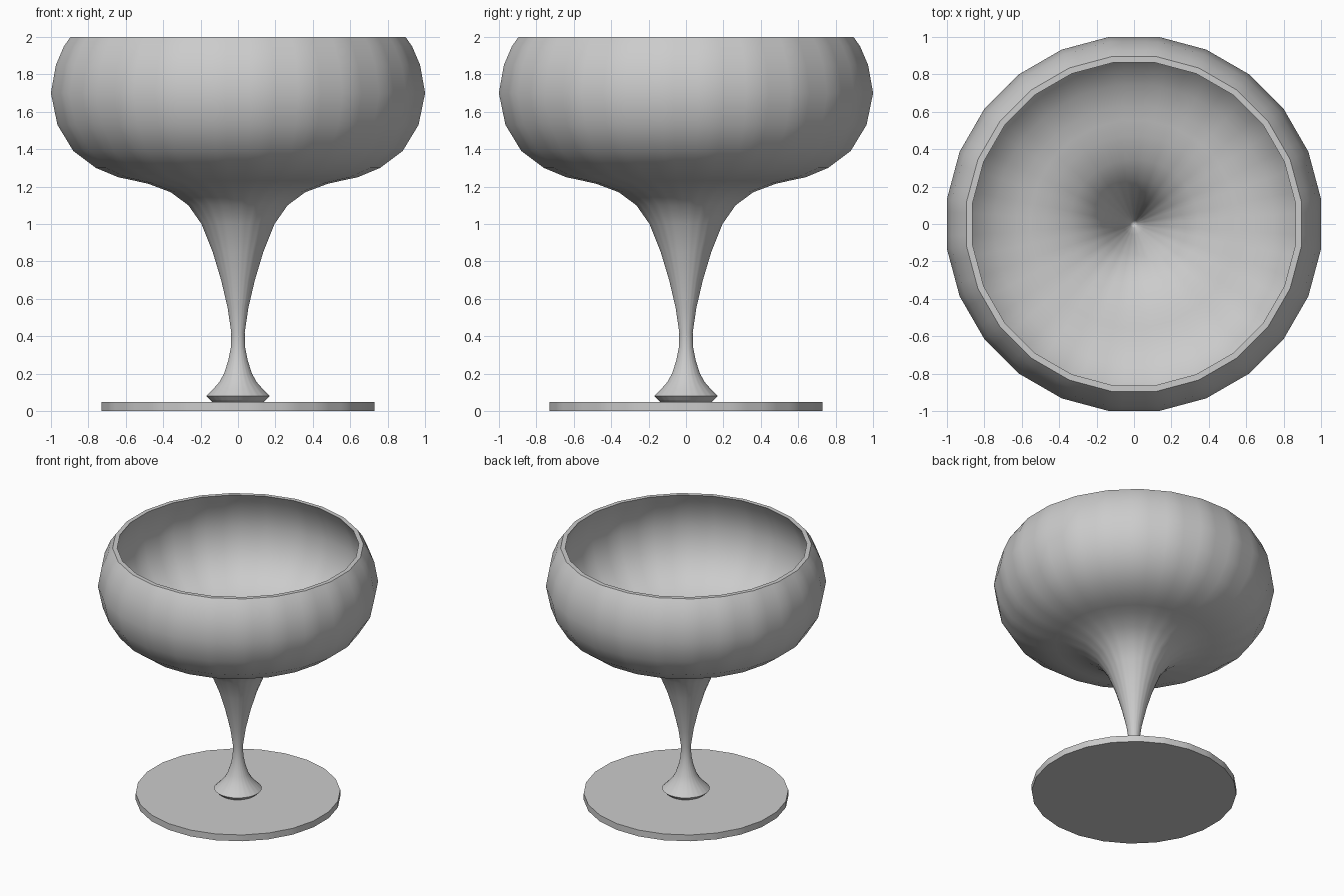
import bpy, bmesh, math
from mathutils import Vector

cube = bpy.data.objects.get("Cube")
if cube:
    bpy.data.objects.remove(cube, do_unlink=True)

SIDES = 24
THICKNESS = 0.035

grey = bpy.data.materials.new("plain grey")
grey.use_nodes = True
grey.diffuse_color = (0.6, 0.6, 0.6, 1)
grey.node_tree.nodes["Principled BSDF"].inputs["Base Color"].default_value = (0.6, 0.6, 0.6, 1)


def ring_directions():
    """Outline of a polygon whose flats have softened corners."""
    corners = [Vector((math.cos(a), math.sin(a))) / math.cos(math.pi / SIDES)
               for a in (2 * math.pi * (i + 0.5) / SIDES for i in range(SIDES))]
    out = []
    for i, c in enumerate(corners):
        n = corners[(i + 1) % SIDES]
        out += [c.lerp(n, f) for f in (0, 0.25, 0.75)]
    return out


def lathe(name, profile, angle):
    """Turn a profile that starts and ends on the axis."""
    bm = bmesh.new()
    dirs = ring_directions()
    count = len(dirs)
    first = bm.verts.new((0, 0, profile[0][1]))
    last = bm.verts.new((0, 0, profile[-1][1]))
    rings = [[bm.verts.new((d.x * r, d.y * r, z)) for d in dirs] for r, z in profile[1:-1]]
    for i in range(count):
        j = (i + 1) % count
        bm.faces.new((first, rings[0][j], rings[0][i]))
        for a, b in zip(rings, rings[1:]):
            bm.faces.new((a[i], a[j], b[j], b[i]))
        bm.faces.new((rings[-1][i], rings[-1][j], last))
    bmesh.ops.recalc_face_normals(bm, faces=bm.faces)
    mesh = bpy.data.meshes.new(name)
    bm.to_mesh(mesh)
    bm.free()
    mesh.materials.append(grey)
    obj = bpy.data.objects.new(name, mesh)
    bpy.context.collection.objects.link(obj)
    bpy.ops.object.select_all(action='DESELECT')
    obj.select_set(True)
    bpy.context.view_layer.objects.active = obj
    bpy.ops.object.shade_smooth_by_angle(angle=math.radians(angle))
    return obj


# Flat round foot
lathe("foot_disc", [(0, 0), (0.73, 0), (0.73, 0.05), (0, 0.05)], 40)

# Outer side of stem and bowl, from the foot up to the rim
outer = [(0.14, 0.05), (0.15, 0.06), (0.17, 0.08), (0.135, 0.115), (0.1, 0.155),
         (0.075, 0.2), (0.052, 0.27), (0.038, 0.34), (0.036, 0.42), (0.055, 0.55),
         (0.09, 0.7), (0.135, 0.85), (0.195, 1.0), (0.265, 1.1), (0.36, 1.17),
         (0.48, 1.215), (0.56, 1.233), (0.64, 1.25), (0.76, 1.3), (0.88, 1.39),
         (0.965, 1.53), (1.0, 1.7), (0.973, 1.85), (0.93, 1.95), (0.895, 2.0)]

# Inner side, set in from the outer side by the wall thickness
inner = [(0.862, 2.0)]
for k in range(len(outer) - 2, 0, -1):
    before, after = Vector(outer[k - 1]), Vector(outer[k + 1])
    along = (after - before).normalized()
    p = Vector(outer[k]) + THICKNESS * Vector((-along.y, along.x))
    if p.x < 0.02 or outer[k][1] < 0.5:
        break
    inner.append((p.x, p.y))

lathe("bowl_and_stem", [(0, 0.05)] + outer + inner + [(0, 0.53)], 50)
